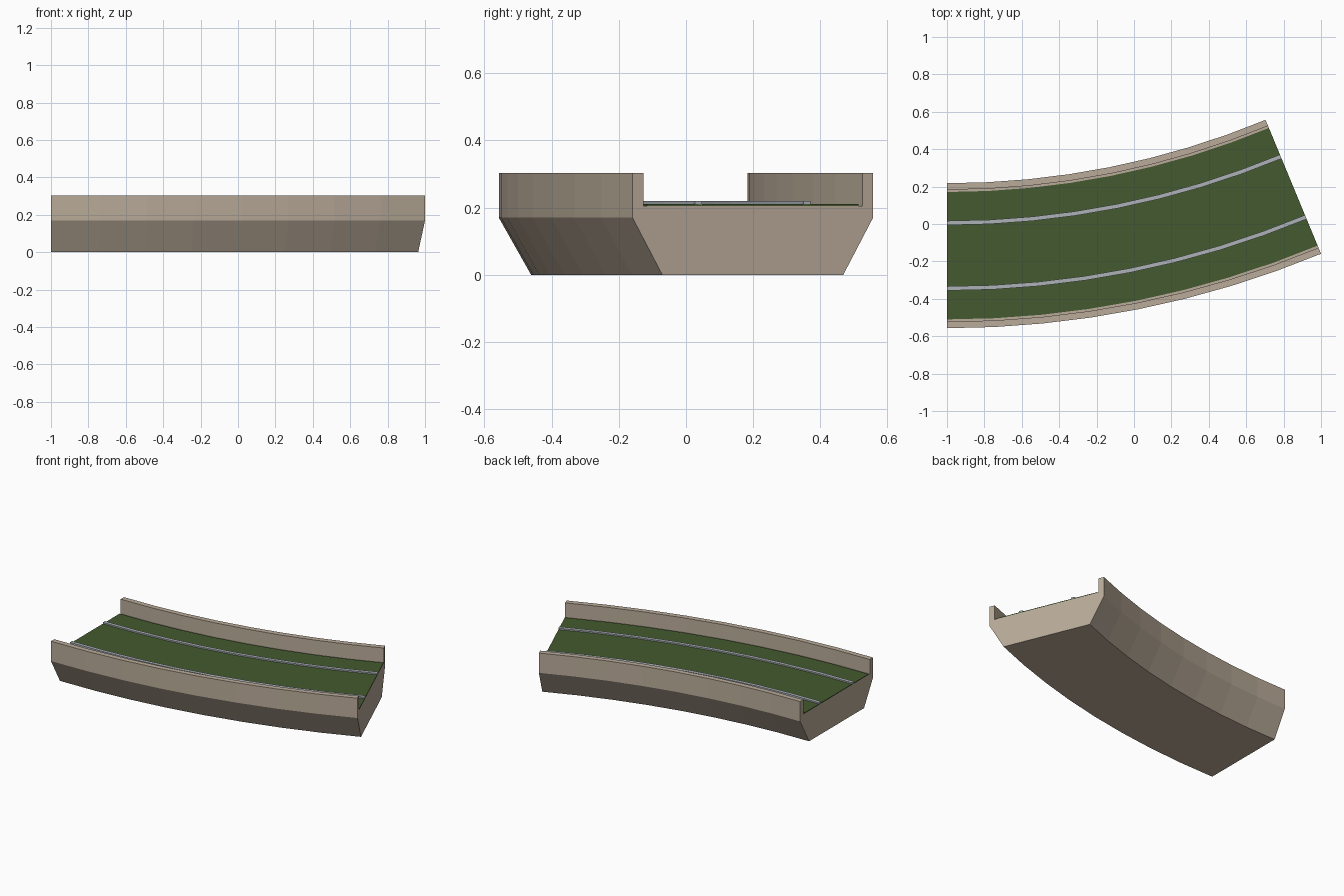
import bpy
import bmesh
from math import sin, cos, radians

cube = bpy.data.objects.get("Cube")
if cube:
    bpy.data.objects.remove(cube, do_unlink=True)

SWEEP = radians(22.5)
STEPS = 8
CENTRE_X, CENTRE_Y = -1.0, 4.669
R_IN, R_OUT = 4.451, 5.226
R_MID = (R_IN + R_OUT) / 2
HALF = (R_OUT - R_IN) / 2


def material(name, colour):
    mat = bpy.data.materials.new(name)
    mat.use_nodes = True
    mat.diffuse_color = (*colour, 1)
    mat.node_tree.nodes["Principled BSDF"].inputs["Base Color"].default_value = (*colour, 1)
    return mat


def sweep(name, profile, mat):
    """Sweep a closed (radius offset, height) profile along the bend."""
    bm = bmesh.new()
    rings = []
    for i in range(STEPS + 1):
        a = SWEEP * i / STEPS
        rings.append([bm.verts.new((CENTRE_X + (R_MID + d) * sin(a),
                                    CENTRE_Y - (R_MID + d) * cos(a), z))
                      for d, z in profile])
    n = len(profile)
    for r, s in zip(rings, rings[1:]):
        for j in range(n):
            k = (j + 1) % n
            bm.faces.new((r[j], r[k], s[k], s[j]))
    bm.faces.new(rings[0])
    bm.faces.new(rings[-1])
    bmesh.ops.recalc_face_normals(bm, faces=bm.faces)
    mesh = bpy.data.meshes.new(name)
    bm.to_mesh(mesh)
    bm.free()
    mesh.materials.append(mat)
    obj = bpy.data.objects.new(name, mesh)
    bpy.context.collection.objects.link(obj)
    return obj


def strip(name, middle, width, bottom, top, mat):
    lo, hi = middle - width / 2, middle + width / 2
    return sweep(name, [(lo, bottom), (hi, bottom), (hi, top), (lo, top)], mat)


stone = material("warm stone", (0.49, 0.41, 0.32))
green = material("dark green", (0.058, 0.102, 0.029))
metal = material("light grey metal", (0.42, 0.45, 0.48))

# Trough with tapered underside and two parapets
WALL = 0.035
side = [(HALF - 0.096, 0), (HALF, 0.17), (HALF, 0.303),
        (HALF - WALL, 0.303), (HALF - WALL, 0.205)]
sweep("bridge_trough", side + [(-d, z) for d, z in reversed(side)], stone)

# Green deck covering, just short of the parapets
strip("deck_covering", 0, 2 * (HALF - WALL - 0.012), 0.204, 0.21, green)

# Two rails
for label, sign in (("left", -1), ("right", 1)):
    strip(label + "_rail", sign * 0.175, 0.023, 0.209, 0.219, metal)
